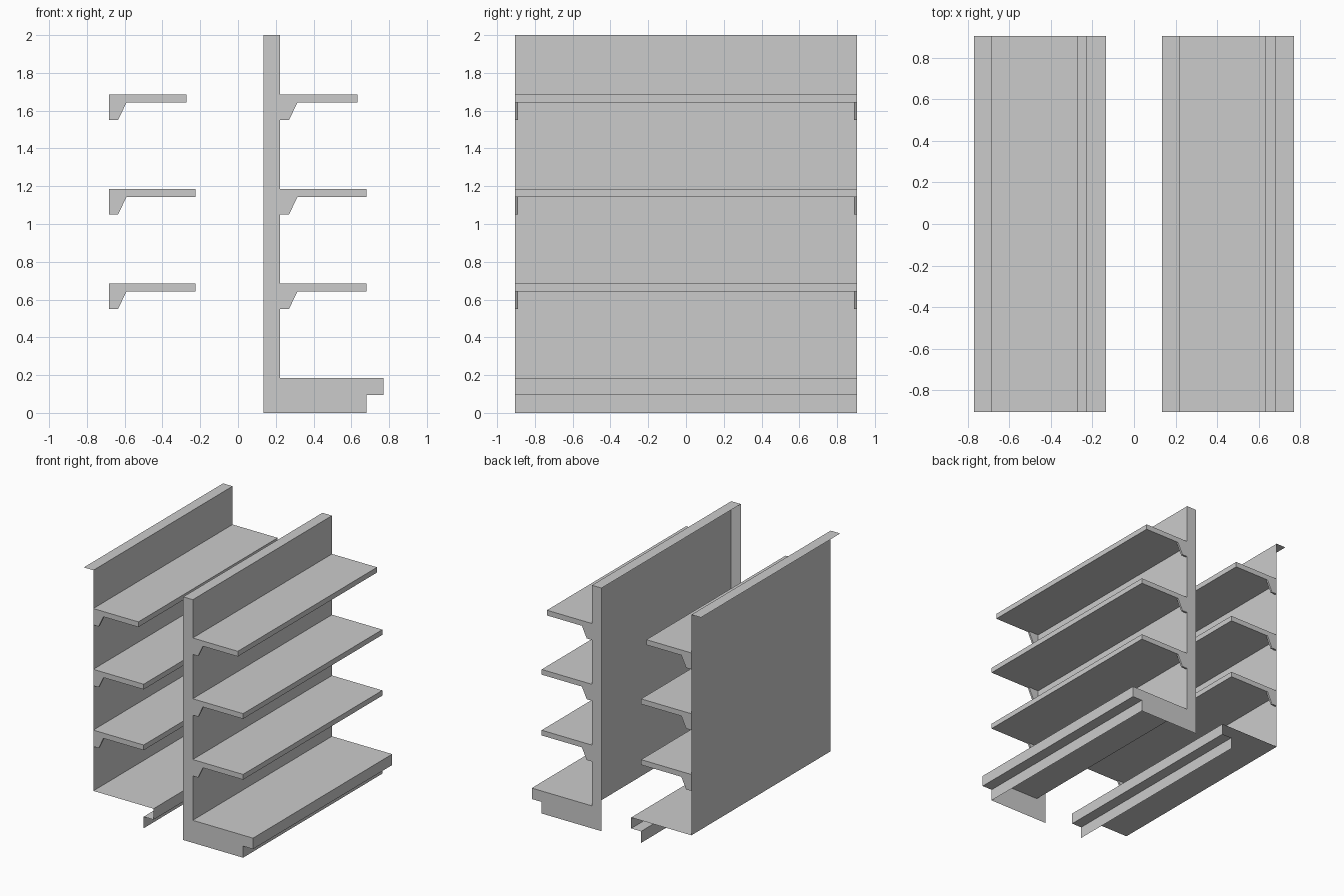
import bpy, bmesh

if "Cube" in bpy.data.objects:
    bpy.data.objects.remove(bpy.data.objects["Cube"])

HALF = 0.905          # half the shelf length along y
UNIT_SHIFT = -0.905   # offset of the second, open-ended unit
BACK = 0.222          # x of the panel face

# folded sheet section (x, z): top flap, panel, base deck, nose, kick plate
SHEET = [(0.135, 2), (BACK, 2), (BACK, 0.185), (0.77, 0.185),
         (0.77, 0.095), (0.68, 0.095), (0.68, 0)]
BRACKET = [(0, 0), (0.092, 0), (0.048, -0.092), (0, -0.092)]


def make_object(name, bm):
    bmesh.ops.remove_doubles(bm, verts=bm.verts, dist=1e-5)
    bmesh.ops.recalc_face_normals(bm, faces=bm.faces)
    mesh = bpy.data.meshes.new(name)
    bm.to_mesh(mesh)
    bm.free()
    obj = bpy.data.objects.new(name, mesh)
    bpy.context.collection.objects.link(obj)
    return obj


def sweep(name, pts, y0, y1, dx=0.0, solid=True):
    """Extrude an x-z section along y, as a solid or an open sheet."""
    bm = bmesh.new()
    a = [bm.verts.new((x + dx, y0, z)) for x, z in pts]
    b = [bm.verts.new((x + dx, y1, z)) for x, z in pts]
    n = len(pts)
    for i in range(n if solid else n - 1):
        j = (i + 1) % n
        bm.faces.new((a[i], a[j], b[j], b[i]))
    if solid:
        bm.faces.new(a)
        bm.faces.new(b[::-1])
    return make_object(name, bm)


def end_cap(name, y):
    bm = bmesh.new()
    outline = SHEET + [(0.135, 0)]
    verts = [bm.verts.new((x, y, z)) for x, z in outline]
    face = bm.faces.new(verts if y < 0 else verts[::-1])
    face.normal_update()
    if face.normal.y * y < 0:
        face.normal_flip()
    mesh = bpy.data.meshes.new(name)
    bm.to_mesh(mesh)
    bm.free()
    bpy.context.collection.objects.link(bpy.data.objects.new(name, mesh))


for side, dx in (("right", 0.0), ("left", UNIT_SHIFT)):
    # back panel and base in one folded sheet
    sweep(f"{side}_panel_and_base", SHEET, -HALF, HALF, dx, solid=False)

    # three shelves, the top one shallower, each with two end brackets
    for level, (top, front) in enumerate(((0.685, 0.68), (1.185, 0.68), (1.685, 0.632)), 1):
        under = top - 0.043
        board = [(BACK, under), (front, under), (front, top), (BACK, top)]
        sweep(f"{side}_shelf_{level}", board, -HALF, HALF, dx)
        bracket = [(BACK + x, under + z) for x, z in BRACKET]
        for end, y0, y1 in (("front", -HALF, -0.89), ("back", 0.89, HALF)):
            sweep(f"{side}_bracket_{level}_{end}", bracket, y0, y1, dx)

# only the right unit has closed ends
end_cap("right_end_cap_front", -HALF)
end_cap("right_end_cap_back", HALF)
